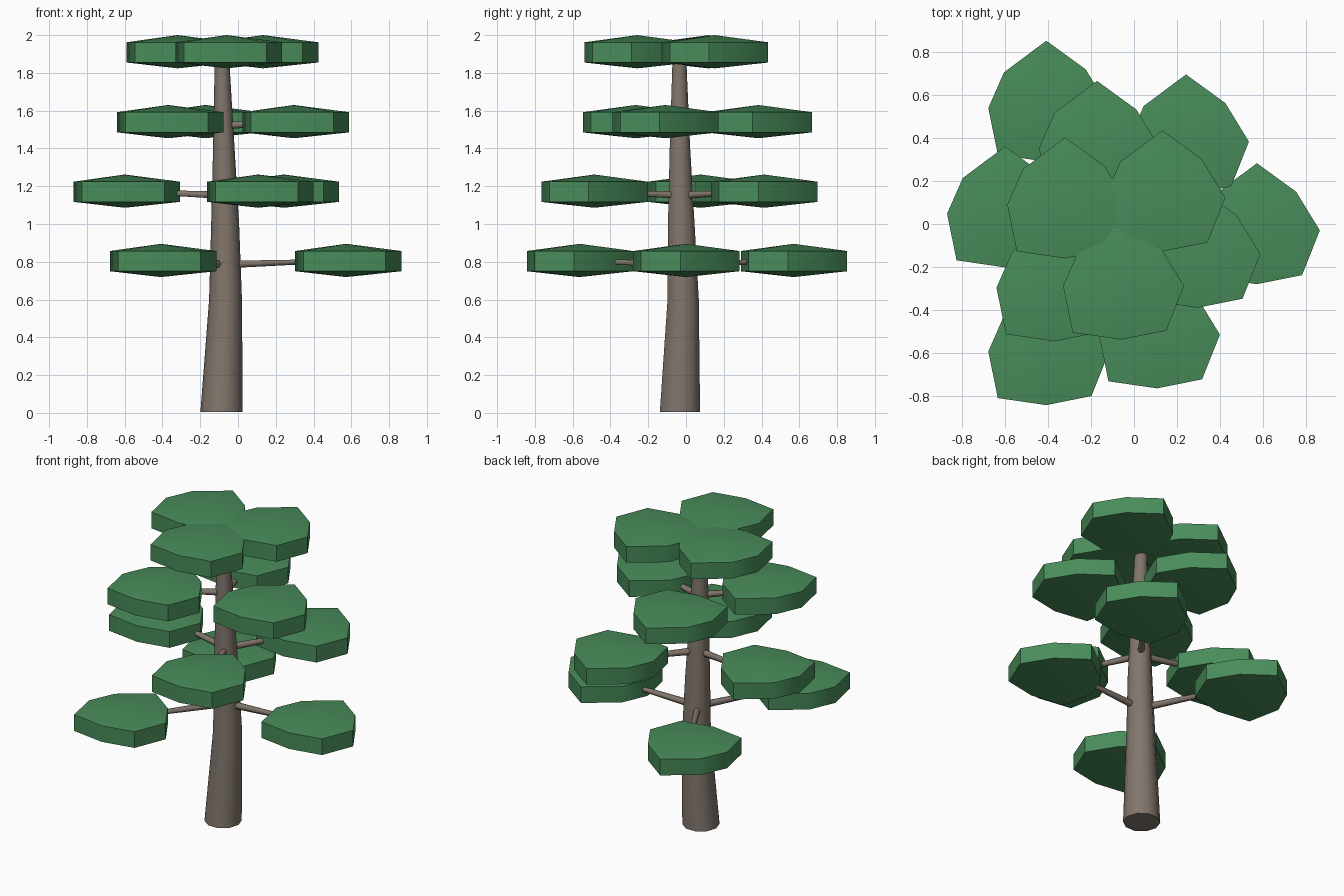
import bpy, math
from mathutils import Vector

if "Cube" in bpy.data.objects:
    bpy.data.objects.remove(bpy.data.objects["Cube"])


def material(name, color):
    m = bpy.data.materials.new(name)
    m.diffuse_color = (*color, 1)
    m.use_nodes = True
    m.node_tree.nodes["Principled BSDF"].inputs["Base Color"].default_value = m.diffuse_color
    return m


BARK = material("bark", (0.22, 0.18, 0.15))
LEAF = material("leaf", (0.065, 0.26, 0.10))


def loft(name, rings, mat, caps=None, angle=60):
    """Skin equal-length rings; caps are optional bottom and top tip points."""
    n = len(rings[0])
    verts = [tuple(p) for r in rings for p in r]
    faces = [(k * n + i, k * n + (i + 1) % n, (k + 1) * n + (i + 1) % n, (k + 1) * n + i)
             for k in range(len(rings) - 1) for i in range(n)]
    last = (len(rings) - 1) * n
    if caps:
        b = len(verts)
        verts += caps
        faces += [((i + 1) % n, i, b) for i in range(n)]
        faces += [(last + i, last + (i + 1) % n, b + 1) for i in range(n)]
    else:
        faces += [tuple(reversed(range(n))), tuple(last + i for i in range(n))]
    me = bpy.data.meshes.new(name)
    me.from_pydata(verts, [], faces)
    ob = bpy.data.objects.new(name, me)
    bpy.context.collection.objects.link(ob)
    me.materials.append(mat)
    bpy.ops.object.select_all(action='DESELECT')
    ob.select_set(True)
    bpy.context.view_layer.objects.active = ob
    bpy.ops.object.shade_smooth_by_angle(angle=math.radians(angle))
    return ob


def tube(name, stations, sides, mat, axis=Vector((0, 0, 1))):
    """Tapered tube through (centre, radius) stations, rings square to axis."""
    q = axis.to_track_quat('Z', 'Y')
    rings = [[Vector(c) + q @ Vector((r * math.cos(a), r * math.sin(a), 0))
              for a in (2 * math.pi * i / sides for i in range(sides))]
             for c, r in stations]
    return loft(name, rings, mat)


# trunk: leaning, tapered
TRUNK = [((-.087, -.032, 0.005), .112), ((-.066, -.015, .6), .087),
         ((-.068, -.025, 1.0), .074), ((-.075, -.032, 1.4), .057),
         ((-.085, -.035, 1.88), .038)]
tube("trunk", TRUNK, 10, BARK)

# foliage pad outline, shared by all pads
OUTLINE = [(.293, -.03), (.183, .15), (0, .283), (-.197, .136),
           (-.27, -.03), (-.226, -.247), (0, -.28), (.21, -.238)]


def pad(name, x, y, z):
    rings = [[(x + px, y + py, z + dz) for px, py in OUTLINE] for dz in (-.057, .05)]
    loft(name, rings, LEAF, [(x, y, z - .088), (x, y, z + .088)], 50)


# tiers of pads: height, pad centres
TIERS = [(.807, [(.572, 0), (-.408, .57), (-.408, -.563)]),
         (1.174, [(-.6, .078), (.242, .413), (.107, -.485)]),
         (1.542, [(.295, -.11), (-.37, -.266), (-.172, .383)]),
         (1.912, [(.132, .152), (-.32, .12), (-.06, -.258)])]

for t, (z, centres) in enumerate(TIERS, 1):
    for k, (x, y) in enumerate(centres, 1):
        pad(f"foliage_{t}_{k}", x, y, z)
        # branch from trunk into pad
        if t < 4:
            a, b = Vector((-.07, -.025, z - .022)), Vector((x, y, z))
            tube(f"branch_{t}_{k}", [(a, .023), (b, .010)], 6, BARK, b - a)
